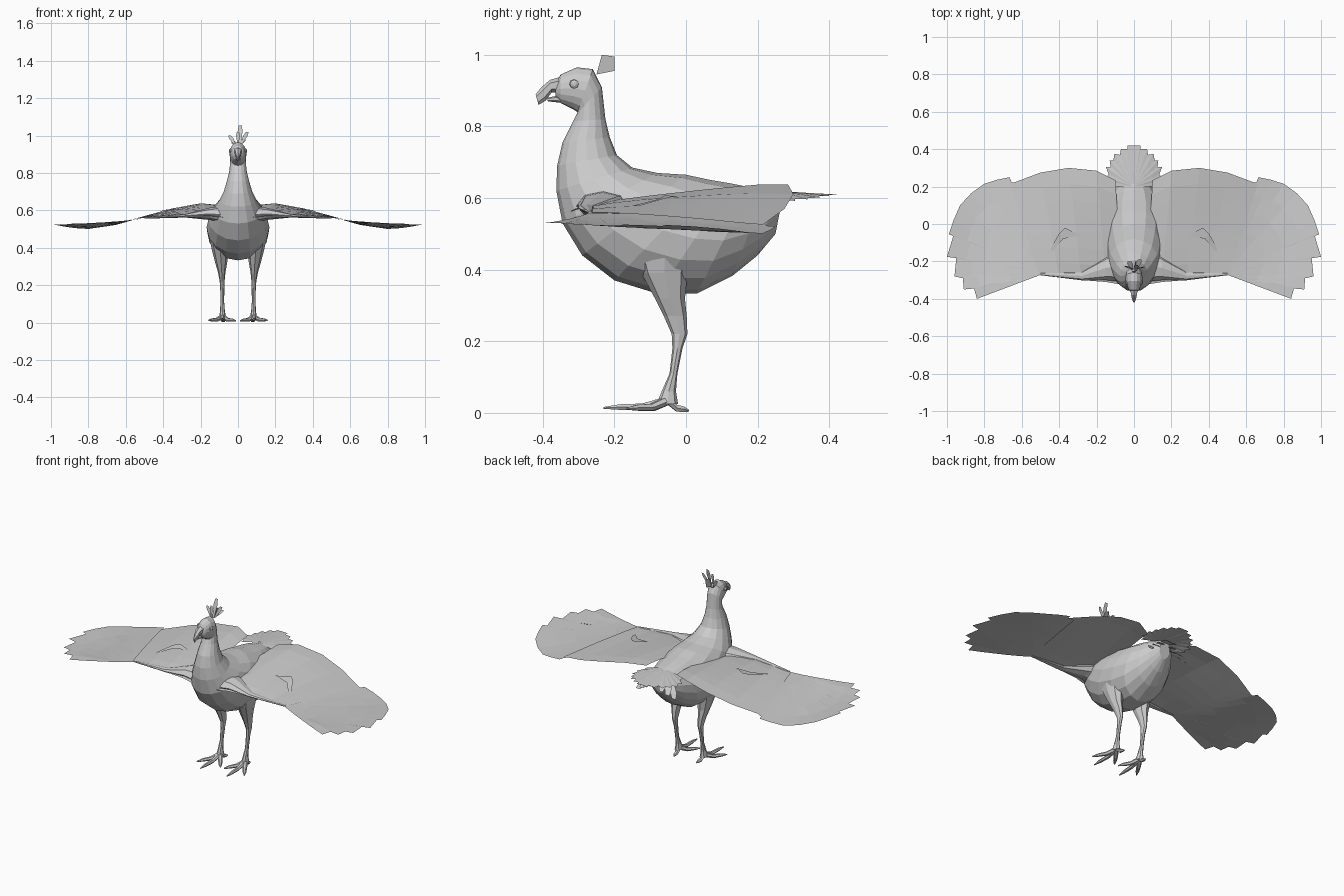
import bpy, bmesh, math
from mathutils import Vector as V


def make(name, verts, faces, mirror=False, sheet_part=False):
    bm = bmesh.new()
    vs = [bm.verts.new(v) for v in verts]
    for f in faces:
        bm.faces.new([vs[i] for i in f])
    if sheet_part:
        for f in bm.faces:
            f.normal_update()
            if f.normal.z < 0:
                f.normal_flip()
    else:
        bmesh.ops.recalc_face_normals(bm, faces=bm.faces)
    me = bpy.data.meshes.new(name)
    bm.to_mesh(me)
    bm.free()
    ob = bpy.data.objects.new(name, me)
    bpy.context.collection.objects.link(ob)
    if mirror:
        ob.modifiers.new("mirror", 'MIRROR')
    return ob


def loft(name, rings, mirror=False):
    n = len(rings[0])
    verts = [p for r in rings for p in r]
    faces = [(i*n+j, i*n+(j+1) % n, (i+1)*n+(j+1) % n, (i+1)*n+j)
             for i in range(len(rings)-1) for j in range(n)]
    faces += [tuple(range(n)), tuple(range(len(verts)-n, len(verts)))]
    return make(name, verts, faces, mirror)


def ring(c, a, b, n):
    return [c + a*math.cos(2*math.pi*k/n) + b*math.sin(2*math.pi*k/n) for k in range(n)]


def profile_loft(name, sections, n):
    # each section: top y, top z, bottom y, bottom z, half width
    rings = []
    for ty, tz, by, bz, w in sections:
        t, b = V((0, ty, tz)), V((0, by, bz))
        rings.append(ring((t+b)/2, (t-b)/2, V((w, 0, 0)), n))
    return loft(name, rings)


def sheet(name, rows, mirror=True):
    n = len(rows[0])
    verts = [p for r in rows for p in r]
    faces = [(i*n+j, i*n+j+1, (i+1)*n+j+1, (i+1)*n+j)
             for i in range(len(rows)-1) for j in range(n-1)]
    return make(name, verts, faces, mirror, True)


def feather(name, base, tip, width, mirror=False, lift=0.0):
    b, t, w = V(base), V(tip), V((width/2, 0, 0))
    m = b.lerp(t, .7) + V((0, 0, lift))
    return make(name, [b-w*.4, b+w*.4, m+w, t+w*.6, t-w*.6, m-w],
                [(0, 1, 2, 5), (5, 2, 3, 4)], mirror, True)


def interp(table, x):
    for (x0, z0), (x1, z1) in zip(table, table[1:]):
        if x <= x1:
            return z0 + (z1-z0)*max(0, (x-x0)/(x1-x0))
    return table[-1][1]


# Body, neck and head in one skin
profile_loft("body", [
    (-.365, .92, -.365, .885, .015), (-.35, .945, -.35, .865, .03),
    (-.305, .965, -.315, .848, .044), (-.26, .96, -.303, .84, .045),
    (-.235, .91, -.305, .835, .042), (-.225, .82, -.315, .815, .045),
    (-.213, .77, -.345, .755, .058), (-.193, .72, -.36, .69, .075),
    (-.15, .685, -.362, .62, .10), (-.08, .67, -.345, .53, .135),
    (0, .665, -.29, .44, .157), (.07, .65, -.2, .37, .168),
    (.13, .64, -.08, .333, .165), (.18, .63, .03, .333, .145),
    (.22, .62, .13, .383, .11), (.25, .612, .2, .44, .075),
    (.27, .605, .25, .50, .035)], 16)

# Hooked beak, upper and lower
profile_loft("upper_beak", [(-.345, .94, -.345, .895, .024), (-.38, .93, -.375, .895, .018),
                            (-.405, .908, -.392, .872, .012), (-.42, .89, -.412, .86, .004)], 6)
profile_loft("lower_beak", [(-.34, .89, -.34, .865, .018), (-.388, .88, -.386, .87, .006)], 6)

# Eyes
loft("eyes", [ring(V((x, -.312, .918)), V((0, r, 0)), V((0, 0, r)), 8)
              for x, r in ((.035, .014), (.044, .012), (.048, .005))], True)

# Crest feathers
for i, (b, t, w) in enumerate([
        ((.01, -.25, .95), (.012, -.22, 1.055), .026), ((0, -.26, .955), (.0, -.25, 1.02), .02),
        ((.015, -.24, .95), (.05, -.23, 1.02), .024), ((-.015, -.24, .95), (-.045, -.225, 1.0), .024),
        ((.01, -.245, .95), (.03, -.19, .98), .03), ((-.01, -.245, .94), (-.025, -.2, .97), .03)]):
    feather(f"crest_feather_{i}", b, t, w)
make("crest_blade", [V((.005, -.25, .945)), V((.005, -.2, .955)), V((.012, -.2, .995)),
                     V((.012, -.235, 1.0))], [(0, 1, 2, 3)])

# Wing height: leading and trailing edge heights along the span
LEAD = [(.05, .56), (.15, .57), (.5, .56), (.65, .545), (.8, .535), (1, .53)]
TRAIL = [(.05, .625), (.2, .638), (.3, .622), (.4, .60), (.5, .57),
         (.65, .527), (.8, .505), (.9, .51), (1, .53)]


def wing_point(x, y, dz=0):
    t = min(1, max(0, (y+.31)/.5))**.65
    return V((x, y, interp(LEAD, x)*(1-t) + interp(TRAIL, x)*t + dz))


# Inner wing sheet
lead = [(.06, -.325), (.15, -.31), (.28, -.30), (.4, -.285), (.51, -.27)]
trail = [(.10, .235), (.2, .285), (.35, .30), (.5, .275), (.66, .215)]
sheet("inner_wing", [[wing_point(a[0]+(b[0]-a[0])*k/7, a[1]+(b[1]-a[1])*k/7)
                      for k in range(8)] for a, b in zip(lead, trail)])

# Outer wing fan with stepped feather tips
rim = [(.84, -.40), (.855, -.345), (.91, -.35), (.915, -.29), (.96, -.28), (.95, -.18),
       (1.0, -.175), (.965, -.06), (.99, -.055), (.965, .02), (.93, .10), (.87, .165),
       (.80, .215), (.73, .237), (.665, .25), (.655, .225), (.60, .21)]
fan = []
for i, (x, y) in enumerate(rim):
    bx, by = .50 + .0005*i, -.272 + .003*i
    fan.append([wing_point(bx+(x-bx)*k/5, by+(y-by)*k/5, -.004) for k in range(6)])
sheet("outer_wing", fan)

# Small raised feather on the wing, and the shoulder blending into the breast
sheet("wing_covert", [[wing_point(.29, -.06, .004), wing_point(.37, -.02, .012)],
                      [wing_point(.38, -.08, .008), wing_point(.40, -.05, .014)],
                      [wing_point(.44, -.15, .004), wing_point(.445, -.13, .004)]])
loft("shoulder", [ring(V((x, y, z)), V((0, ry, 0)), V((0, 0, rz)), 8)
                  for x, y, z, ry, rz in ((.06, -.22, .575, .09, .05), (.15, -.235, .582, .065, .033),
                                          (.28, -.277, .572, .024, .01), (.5, -.268, .56, .006, .004))], True)

# Tail fan
tail = [(0, .42), (.035, .42), (.035, .40), (.07, .40), (.075, .37), (.105, .375), (.11, .34),
        (.13, .34), (.125, .305), (.15, .305), (.135, .265), (.15, .25), (.12, .225), (.12, .2)]
sheet("tail_fan", [[V((x*k/3, .2+(y-.2)*k/3, .622-.012*k/3-.8*(x*k/3)**2))
                    for k in range(4)] if i == 0 else
                   [V((x*(.1+.3*k), .2+(y-.2)*(.1+.3*k), .622-.012*k/3-.8*(x*k/3)**2))
                    for k in range(4)] for i, (x, y) in enumerate(tail)])

# Drooping feathers under the tail
for k in range(4):
    feather(f"under_tail_feather_{k}", (.01+.018*k, .22, .60-.01*k),
            (.02+.033*k, .33-.015*k, .565-.02*k), .045, True, .008)

# Legs: thigh, hock and shank
loft("legs", [ring(V((x, y, z)), V((rx, 0, 0)), V((0, ry, 0)), 8) for x, y, z, rx, ry in (
    (.105, -.06, .46, .05, .09), (.095, -.06, .39, .045, .065), (.09, -.045, .32, .032, .042),
    (.087, -.03, .27, .02, .032), (.085, -.018, .22, .013, .022), (.084, -.024, .18, .011, .014),
    (.084, -.035, .11, .010, .011), (.083, -.048, .06, .013, .02), (.083, -.052, .025, .02, .03))], True)

# Toes, tapering outwards from the ankle
for name, tip in (("middle", (.088, -.23, .014)), ("outer", (.157, -.165, .012)),
                  ("inner", (.012, -.15, .01)), ("hind", (.075, .008, .006))):
    a, t = V((.083, -.05, .035)), V(tip)
    d = (t-a).normalized()
    side = d.cross(V((0, 0, 1))).normalized()
    path = [(a, .014), (a.lerp(t, .4)-V((0, 0, .01)), .011),
            (a.lerp(t, .75)-V((0, 0, .003)), .009), (t, .003)]
    loft(name + "_toes", [ring(p, side*r*1.1, V((0, 0, min(r, p.z))), 6) for p, r in path], True)
